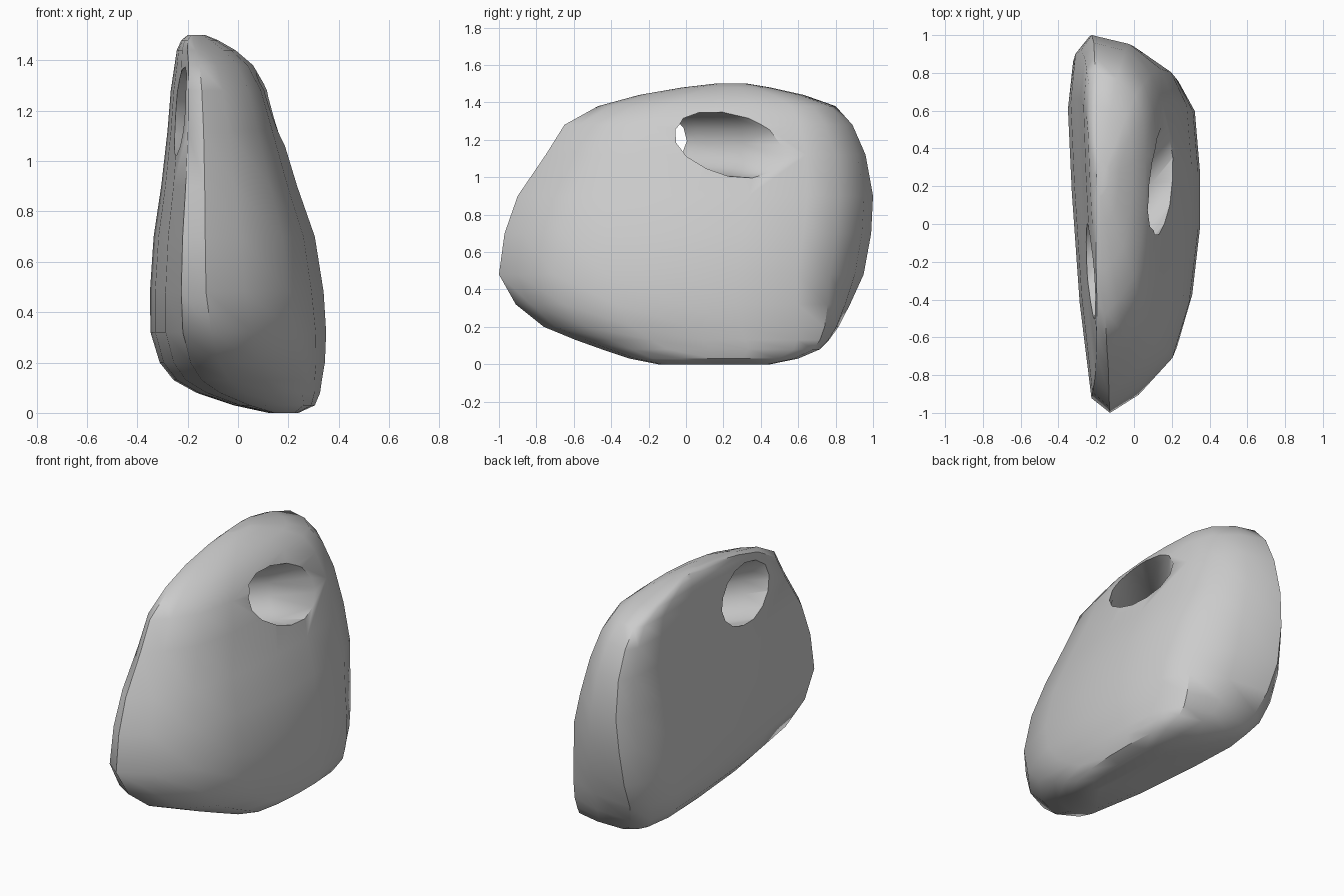
import bpy, bmesh, math
from mathutils import Vector

cube = bpy.data.objects.get("Cube")
if cube:
    bpy.data.objects.remove(cube, do_unlink=True)

stone_grey = bpy.data.materials.new("stone_grey")
stone_grey.use_nodes = True
colour = (0.6, 0.6, 0.6, 1)
stone_grey.diffuse_color = colour
stone_grey.node_tree.nodes["Principled BSDF"].inputs["Base Color"].default_value = colour


def loft(name, rings):
    """Skin a stack of equal rings and cap both ends."""
    bm = bmesh.new()
    loops = [[bm.verts.new(p) for p in ring] for ring in rings]
    n = len(loops[0])
    for a, b in zip(loops, loops[1:]):
        for i in range(n):
            j = (i + 1) % n
            bm.faces.new((a[i], a[j], b[j], b[i]))
    bm.faces.new(loops[0])
    bm.faces.new(loops[-1])
    bmesh.ops.recalc_face_normals(bm, faces=bm.faces)
    mesh = bpy.data.meshes.new(name)
    bm.to_mesh(mesh)
    bm.free()
    mesh.materials.append(stone_grey)
    obj = bpy.data.objects.new(name, mesh)
    bpy.context.collection.objects.link(obj)
    return obj


# D-shaped cross-sections: narrow nose above, squarer corners at the base
upper = [(.32, -1), (.18, -.92), (.09, -.4), (.03, .2), (0, .65), (.04, .91),
         (.15, 1), (.52, .95), (.83, .81), (.96, .63), (1, .3), (1, 0),
         (.93, -.4), (.8, -.7), (.54, -.9)]
base = [(.4, -1), (.2, -.92), (.09, -.4), (.03, .2), (.01, .65), (.05, .9),
        (.2, .99), (.55, 1), (.84, .96), (.96, .78), (1, .35), (1, 0),
        (.96, -.4), (.87, -.73), (.65, -.93)]

# Height, then front, back, flat-side and bulging-side limits
levels = [(0, -.15, .45, .12, .24), (.03, -.3, .6, -.02, .305),
          (.08, -.45, .72, -.17, .326), (.13, -.59, .77, -.26, .333),
          (.2, -.76, .82, -.315, .345),
          (.32, -.91, .88, -.35, .35), (.48, -1, .95, -.35, .34),
          (.7, -.97, .99, -.335, .305), (.9, -.9, 1, -.305, .235),
          (1.12, -.75, .96, -.28, .168), (1.28, -.65, .89, -.267, .118),
          (1.38, -.47, .8, -.252, .06), (1.44, -.25, .63, -.243, -.01),
          (1.48, -.02, .45, -.225, -.08), (1.5, .15, .33, -.2, -.13)]

rings = []
for z, front, back, flat, bulge in levels:
    blend = min(1, z / .5)
    ring = []
    for low, high in zip(base, upper):
        s, t = Vector(low).lerp(Vector(high), blend)
        ring.append((flat + s * (bulge - flat),
                     (front + back) / 2 + t * (back - front) / 2, z))
    rings.append(ring)
stone = loft("pierced_stone", rings)

# Diagonal hole, flared towards both openings
start, end = Vector((-.26, -.27, 1.2)), Vector((.13, .2, 1.18))
axis = (end - start).normalized()
side = axis.cross(Vector((0, 0, 1))).normalized()
up = side.cross(axis)
middle = (start + end) / 2
hole_rings = []
for along, radius in [(-.6, .2), (-.3, .18), (0, .16), (.3, .172), (.6, .19)]:
    hole_rings.append([middle + axis * along
                       + side * radius * math.cos(a) + up * radius * math.sin(a)
                       for a in (math.tau * i / 14 for i in range(14))])
cutter = loft("hole_cutter", hole_rings)
cutter.hide_render = True

cut = stone.modifiers.new("hole", 'BOOLEAN')
cut.operation = 'DIFFERENCE'
cut.solver = 'EXACT'
cut.object = cutter
bpy.context.view_layer.objects.active = stone
stone.select_set(True)
bpy.ops.object.modifier_apply(modifier=cut.name)
bpy.data.objects.remove(cutter, do_unlink=True)
bpy.ops.object.shade_smooth_by_angle(angle=math.radians(40))
